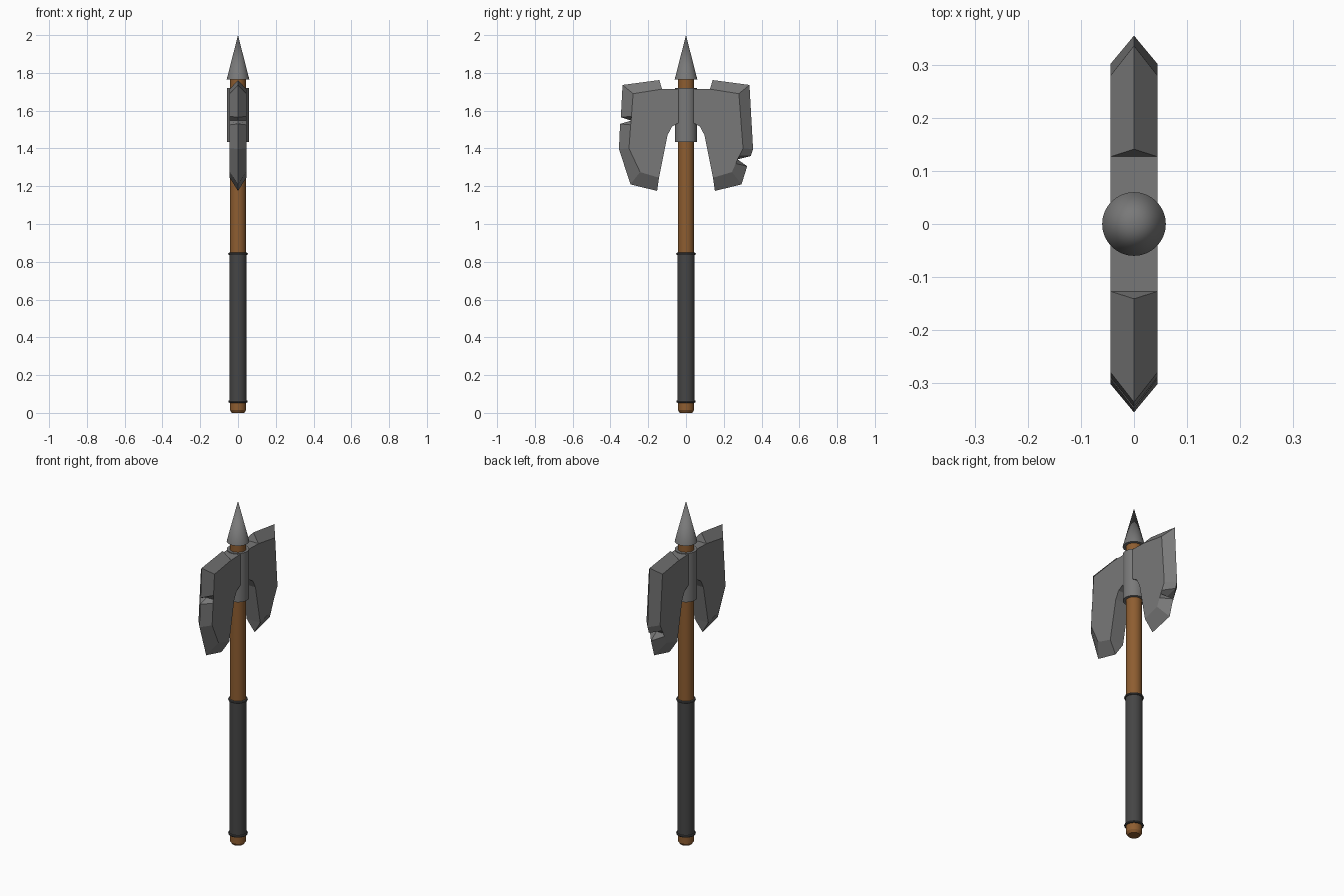
import bpy, bmesh, math

if "Cube" in bpy.data.objects:
    bpy.data.objects.remove(bpy.data.objects["Cube"])


def material(name, rgb):
    m = bpy.data.materials.new(name)
    m.diffuse_color = (*rgb, 1)
    m.use_nodes = True
    m.node_tree.nodes["Principled BSDF"].inputs["Base Color"].default_value = m.diffuse_color
    return m


wood = material("wood", (0.27, 0.11, 0.03))
leather = material("leather", (0.06, 0.06, 0.06))
steel = material("steel", (0.19, 0.19, 0.19))


def make_object(name, bm, mat):
    bmesh.ops.recalc_face_normals(bm, faces=bm.faces)
    mesh = bpy.data.meshes.new(name)
    bm.to_mesh(mesh)
    bm.free()
    ob = bpy.data.objects.new(name, mesh)
    bpy.context.collection.objects.link(ob)
    ob.data.materials.append(mat)
    return ob


def lathe(name, profile, mat, sides=32):
    """Spin an (r, z) profile about the z axis; r = 0 closes the end."""
    bm = bmesh.new()
    rings = []
    for r, z in profile:
        n = sides if r > 0 else 1
        rings.append([bm.verts.new((r * math.cos(2 * math.pi * i / sides),
                                    r * math.sin(2 * math.pi * i / sides), z))
                      for i in range(n)])
    for a, b in zip(rings, rings[1:]):
        for i in range(sides):
            j = (i + 1) % sides
            quad = [a[i % len(a)], a[j % len(a)], b[j % len(b)], b[i % len(b)]]
            bm.faces.new(list(dict.fromkeys(quad)))
    for ring in (rings[0], rings[-1]):
        if len(ring) > 1:
            bm.faces.new(ring)
    ob = make_object(name, bm, mat)
    bpy.ops.object.select_all(action='DESELECT')
    ob.select_set(True)
    bpy.context.view_layer.objects.active = ob
    bpy.ops.object.shade_smooth_by_angle(angle=math.radians(30))
    return ob


def blade(name, side, rim, t=0.044):
    """rim: (flat y, flat z, edge y, edge z); the edge sits on the x = 0 plane."""
    # root of the blade, running from the inner curve up into the socket
    root = [(0.098, 1.47), (0.075, 1.515), (0.04, 1.535), (0.04, 1.716)]
    flat = [p[:2] for p in rim] + root
    bm = bmesh.new()
    front = [bm.verts.new((t, side * y, z)) for y, z in flat]
    back = [bm.verts.new((-t, side * y, z)) for y, z in flat]
    edge = [bm.verts.new((0, side * p[2], p[3])) for p in rim]
    bm.faces.new(front)
    bm.faces.new(back[::-1])
    n, m = len(flat), len(rim)
    # sharpened bevel
    for i in range(m - 1):
        for f in (front, back):
            bm.faces.new((f[i], f[i + 1], edge[i + 1], edge[i]))
    # triangular ends of the bevel
    for i in (0, m - 1):
        bm.faces.new((front[i], edge[i], back[i]))
    # flat walls around the root
    for i in range(m - 1, n):
        j = (i + 1) % n
        bm.faces.new((front[i], front[j], back[j], back[i]))
    return make_object(name, bm, steel)


# handle with chamfered butt
lathe("handle", [(0.033, 0), (0.043, 0.015), (0.043, 1.775)], wood)

# grip and its end bands
lathe("grip", [(0.046, 0.055), (0.046, 0.845)], leather)
for label, z in (("lower", 0.06), ("upper", 0.842)):
    lathe(label + "_grip_band",
          [(0.044, z - 0.007), (0.05, z - 0.005), (0.052, z),
           (0.05, z + 0.005), (0.044, z + 0.007)], leather)

# socket and top spike
lathe("socket", [(0.059, 1.435), (0.059, 1.72)], steel)
lathe("spike", [(0.06, 1.765), (0, 2.0)], steel)

# blades: same outline, each with its own battle notch
top = [(0.127, 1.714, 0.141, 1.762), (0.28, 1.69, 0.336, 1.736)]
mid = [(0.302, 1.40, 0.355, 1.397)]
bottom = [(0.243, 1.275, 0.294, 1.21), (0.143, 1.245, 0.153, 1.175)]
notch_high = [(0.289, 1.57, 0.345, 1.565), (0.291, 1.547, 0.291, 1.547),
              (0.293, 1.525, 0.349, 1.53)]
notch_low = [(0.282, 1.36, 0.343, 1.36), (0.273, 1.342, 0.273, 1.342),
             (0.263, 1.32, 0.324, 1.306)]
blade("front_blade", -1, top + notch_high + mid + bottom)
blade("back_blade", 1, top + mid + notch_low + bottom)
